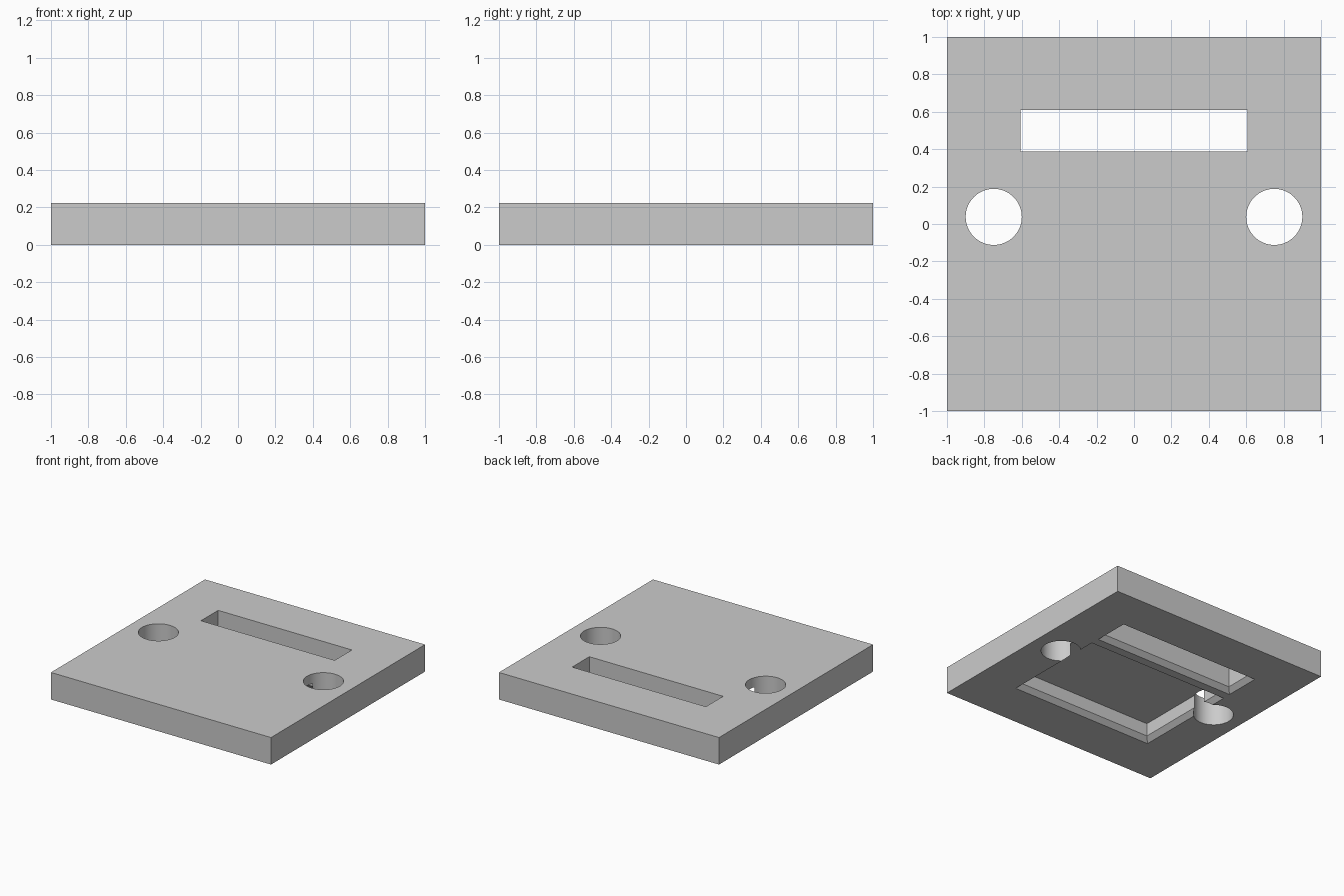
import bpy
import bmesh
import math

old = bpy.data.objects.get("Cube")
if old:
    bpy.data.objects.remove(old, do_unlink=True)

HEIGHT = 0.222
BEVEL = 0.037

grey = bpy.data.materials.new("plain grey")
grey.use_nodes = True
colour = (0.6, 0.6, 0.6, 1)
grey.diffuse_color = colour
grey.node_tree.nodes["Principled BSDF"].inputs["Base Color"].default_value = colour


def make_object(name, bm):
    bmesh.ops.recalc_face_normals(bm, faces=bm.faces)
    mesh = bpy.data.meshes.new(name)
    bm.to_mesh(mesh)
    bm.free()
    mesh.materials.append(grey)
    obj = bpy.data.objects.new(name, mesh)
    bpy.context.collection.objects.link(obj)
    return obj


def block(name, x, y0, y1, layers):
    """Rectangular solid lofted through (z, outward offset) layers."""
    bm = bmesh.new()
    rings = []
    for z, grow in layers:
        a, lo, hi = x + grow, y0 - grow, y1 + grow
        rings.append([bm.verts.new((px, py, z))
                      for px, py in ((-a, lo), (a, lo), (a, hi), (-a, hi))])
    for low, high in zip(rings, rings[1:]):
        for i in range(4):
            j = (i + 1) % 4
            bm.faces.new((low[i], low[j], high[j], high[i]))
    bm.faces.new(rings[0])
    bm.faces.new(rings[-1])
    return make_object(name, bm)


def recess(name, x, y0, y1, top):
    """Cutter whose mouth flares out at the underside."""
    return block(name, x, y0, y1, [(-BEVEL, 2 * BEVEL), (BEVEL, 0), (top, 0)])


def hole(name, x):
    bm = bmesh.new()
    bmesh.ops.create_cone(bm, cap_ends=True, segments=64,
                          radius1=0.15, radius2=0.15, depth=1)
    bmesh.ops.translate(bm, verts=bm.verts, vec=(x, 0.038, 0))
    return make_object(name, bm)


# Square plate
plate = block("plate", 1, -1, 1, [(0, 0), (HEIGHT, 0)])

# Through slot, underside pocket and the two round holes
cutters = [
    recess("slot_cutter", 0.608, 0.387, 0.61, 0.5),
    recess("pocket_cutter", 0.611, -0.577, 0.241, 0.143),
    hole("left_hole_cutter", 0.75),
    hole("right_hole_cutter", -0.75),
]
for cutter in cutters:
    cutter.hide_render = True
    mod = plate.modifiers.new(cutter.name, "BOOLEAN")
    mod.operation = "DIFFERENCE"
    mod.solver = "EXACT"
    mod.object = cutter

# Bake the cuts and remove the cutters
bpy.context.view_layer.update()
graph = bpy.context.evaluated_depsgraph_get()
baked = bpy.data.meshes.new_from_object(plate.evaluated_get(graph))
plate.modifiers.clear()
plate.data = baked
for cutter in cutters:
    bpy.data.objects.remove(cutter, do_unlink=True)

# Smooth hole walls, crisp edges
bpy.ops.object.select_all(action="DESELECT")
plate.select_set(True)
bpy.context.view_layer.objects.active = plate
bpy.ops.object.shade_smooth_by_angle(angle=math.radians(30))
